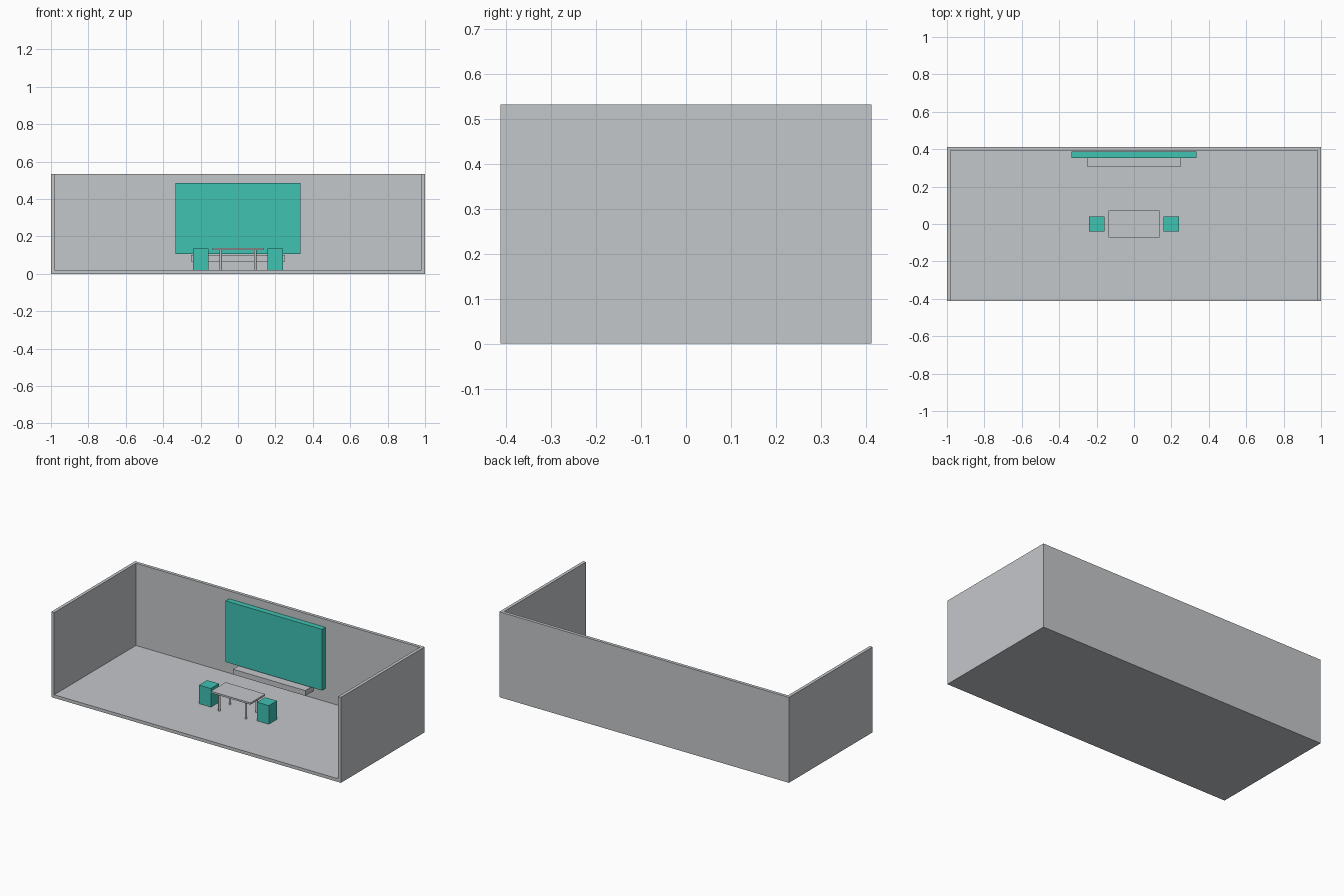
import bpy
import bmesh
from mathutils import Matrix, Vector

if "Cube" in bpy.data.objects:
    bpy.data.objects.remove(bpy.data.objects["Cube"], do_unlink=True)


def make_material(name, rgb):
    mat = bpy.data.materials.new(name)
    mat.use_nodes = True
    color = (*rgb, 1.0)
    mat.diffuse_color = color
    mat.node_tree.nodes["Principled BSDF"].inputs["Base Color"].default_value = color
    return mat


GREY = make_material("light grey", (0.55, 0.57, 0.59))
TEAL = make_material("teal", (0.05, 0.54, 0.45))


def finish(name, bm, mat):
    mesh = bpy.data.meshes.new(name)
    bm.to_mesh(mesh)
    bm.free()
    mesh.materials.append(mat)
    obj = bpy.data.objects.new(name, mesh)
    bpy.context.collection.objects.link(obj)
    return obj


def box(name, low, high, mat):
    low, high = Vector(low), Vector(high)
    bm = bmesh.new()
    place = Matrix.Translation((low + high) / 2) @ Matrix.Diagonal((*(high - low), 1))
    bmesh.ops.create_cube(bm, size=1, matrix=place)
    return finish(name, bm, mat)


# Room shell: one U-shaped wall profile raised from a floor slab
W, D, H = 1.0, 0.413, 0.533
WALL, FLOOR = 0.02, 0.02
box("floor", (-W, -D, 0), (W, D, FLOOR), GREY)

inner_w, inner_d = W - WALL, D - WALL
outline = [(-W, -D), (-inner_w, -D), (-inner_w, inner_d), (inner_w, inner_d),
           (inner_w, -D), (W, -D), (W, D), (-W, D)]
bm = bmesh.new()
base = bm.faces.new([bm.verts.new((x, y, FLOOR)) for x, y in outline])
raised = bmesh.ops.extrude_face_region(bm, geom=[base], use_keep_orig=True)
bmesh.ops.translate(bm, vec=(0, 0, H - FLOOR),
                    verts=[v for v in raised["geom"] if isinstance(v, bmesh.types.BMVert)])
bmesh.ops.recalc_face_normals(bm, faces=bm.faces)
finish("walls", bm, GREY)

# Wall screen and the shelf under it
box("screen", (-0.333, 0.353, 0.105), (0.333, 0.387, 0.487), TEAL)
box("shelf", (-0.25, 0.307, 0.067), (0.25, 0.387, 0.1), GREY)

# Table with four thin legs
box("table_top", (-0.137, -0.073, 0.127), (0.137, 0.073, 0.138), GREY)
for side, x in (("right", -0.092), ("left", 0.092)):
    for end, y in (("front", -0.053), ("back", 0.053)):
        bm = bmesh.new()
        bmesh.ops.create_cone(bm, cap_ends=True, segments=16, radius1=0.0065,
                              radius2=0.0065, depth=0.127 - FLOOR,
                              matrix=Matrix.Translation((x, y, (0.127 + FLOOR) / 2)))
        leg = finish(f"table_leg_{end}_{side}", bm, GREY)
        for face in leg.data.polygons:
            face.use_smooth = len(face.vertices) == 4

# Block seats at both ends of the table
for side, x in (("right", -0.2), ("left", 0.2)):
    box(f"seat_{side}", (x - 0.041, -0.04, FLOOR), (x + 0.041, 0.04, 0.136), TEAL)
